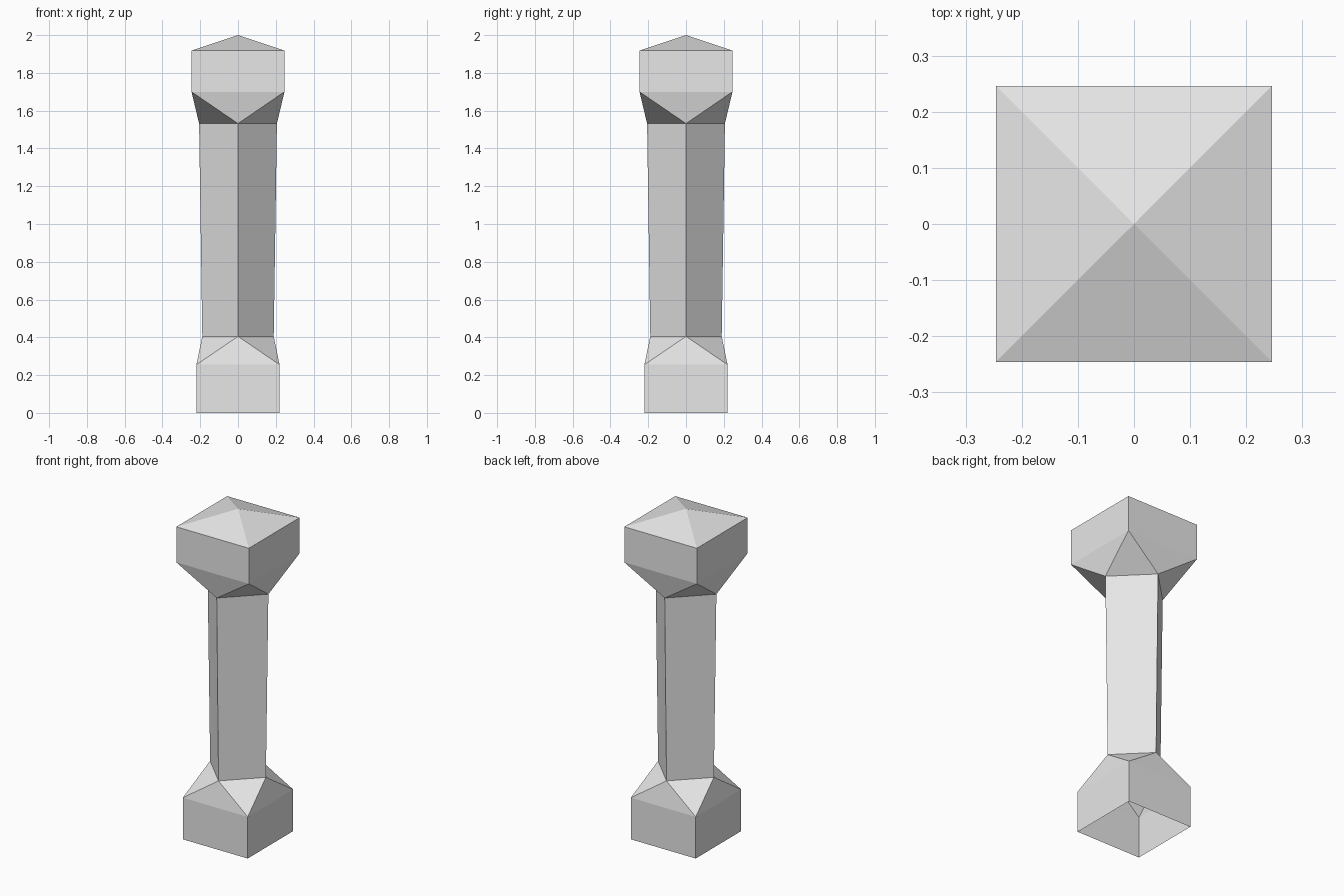
import bpy, bmesh
from math import cos, sin, radians, sqrt

cube = bpy.data.objects.get("Cube")
if cube:
    bpy.data.objects.remove(cube, do_unlink=True)

stone = bpy.data.materials.new("light_grey_stone")
stone.use_nodes = True
stone.diffuse_color = (0.8, 0.8, 0.8, 1)
stone.node_tree.nodes["Principled BSDF"].inputs["Base Color"].default_value = stone.diffuse_color


def ring(bm, radius, z, start):
    """Four vertices, counter-clockwise from the start angle."""
    angles = [radians(start + 90 * i) for i in range(4)]
    return [bm.verts.new((radius * cos(a), radius * sin(a), z)) for a in angles]


def square(bm, half, z):
    return ring(bm, half * sqrt(2), z, 45)


def diamond(bm, half, z):
    return ring(bm, half, z, 90)


def walls(bm, low, high):
    for i in range(4):
        j = (i + 1) % 4
        bm.faces.new((low[i], low[j], high[j], high[i]))


def facets(bm, sq, di, square_below):
    """Triangles that turn a square section into a diamond one."""
    for i in range(4):
        j = (i + 1) % 4
        for tri in ((sq[i], sq[j], di[i]), (sq[j], di[j], di[i])):
            bm.faces.new(tri if square_below else tri[::-1])


def finish(bm, name):
    mesh = bpy.data.meshes.new(name)
    bm.to_mesh(mesh)
    bm.free()
    mesh.materials.append(stone)
    obj = bpy.data.objects.new(name, mesh)
    bpy.context.collection.objects.link(obj)


# Section sizes shared between the parts
FOOT, NECK, SHOULDER, HEAD = 0.22, 0.189, 0.206, 0.246
NECK_Z, SHOULDER_Z = 0.405, 1.532

# Square foot, open underneath, tapering to the shaft
bm = bmesh.new()
foot_low, foot_high = square(bm, FOOT, 0), square(bm, FOOT, 0.255)
walls(bm, foot_low, foot_high)
facets(bm, foot_high, diamond(bm, NECK, NECK_Z), True)
finish(bm, "post_foot")

# Diagonal shaft, slightly wider at the top
bm = bmesh.new()
walls(bm, diamond(bm, NECK, NECK_Z), diamond(bm, SHOULDER, SHOULDER_Z))
finish(bm, "post_shaft")

# Square head with a low pyramid on top
bm = bmesh.new()
head_low, head_high = square(bm, HEAD, 1.70), square(bm, HEAD, 1.918)
facets(bm, head_low, diamond(bm, SHOULDER, SHOULDER_Z), False)
walls(bm, head_low, head_high)
apex = bm.verts.new((0, 0, 2))
for i in range(4):
    bm.faces.new((head_high[i], head_high[(i + 1) % 4], apex))
finish(bm, "post_head")
